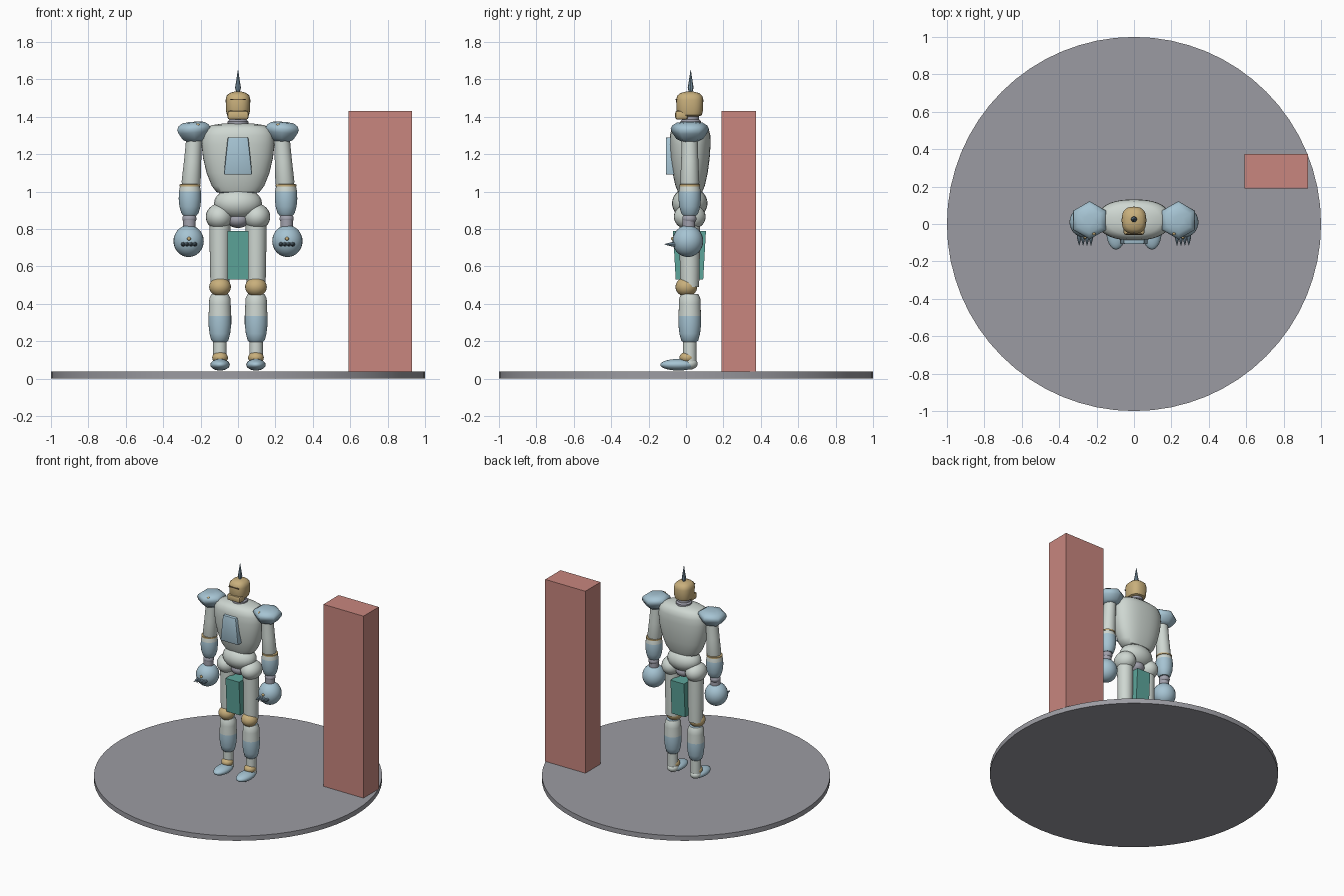
import bpy, bmesh, math
from mathutils import Matrix, Vector

if "Cube" in bpy.data.objects:
    bpy.data.objects.remove(bpy.data.objects["Cube"])


def material(name, r, g, b):
    m = bpy.data.materials.new(name)
    m.diffuse_color = (r, g, b, 1)
    m.use_nodes = True
    m.node_tree.nodes["Principled BSDF"].inputs["Base Color"].default_value = m.diffuse_color
    return m


PALE = material("pale_grey_green", 0.62, 0.68, 0.64)
BLUE = material("steel_blue", 0.38, 0.55, 0.65)
GOLD = material("tan_gold", 0.58, 0.43, 0.20)
JOINT = material("joint_grey", 0.36, 0.36, 0.42)
TEAL = material("teal", 0.11, 0.38, 0.33)
RED = material("dusty_red", 0.58, 0.24, 0.21)
FLOOR = material("floor_grey", 0.33, 0.33, 0.36)
DARK = material("dark_brown", 0.16, 0.11, 0.05)
SPIKE = material("spike_blue", 0.20, 0.30, 0.38)


def finish(name, bm, mats, angle=40):
    bmesh.ops.recalc_face_normals(bm, faces=bm.faces)
    me = bpy.data.meshes.new(name)
    bm.to_mesh(me)
    bm.free()
    for m in mats:
        me.materials.append(m)
    for p in me.polygons:
        p.use_smooth = True
    me.set_sharp_from_angle(angle=math.radians(angle))
    ob = bpy.data.objects.new(name, me)
    bpy.context.collection.objects.link(ob)
    return ob


def lathe(name, profile, mat, x=0, y=0, z=0, sx=1, sy=1, seg=28, power=2, rot=None,
          split=None, other=None, angle=40):
    """Turned part from (radius, height) pairs; faces above split take the other colour."""
    bm = bmesh.new()
    rings = []
    for r, h in profile:
        ring = []
        for i in range(seg):
            a = 2 * math.pi * i / seg + math.pi / 2
            c, s = math.cos(a), math.sin(a)
            px = math.copysign(abs(c) ** (2 / power), c)
            py = math.copysign(abs(s) ** (2 / power), s)
            ring.append(bm.verts.new((px * r * sx, py * r * sy, h)))
        rings.append(ring)
    for lo, hi in zip(rings, rings[1:]):
        for i in range(seg):
            j = (i + 1) % seg
            f = bm.faces.new((lo[i], lo[j], hi[j], hi[i]))
            if split is not None and f.calc_center_median().z > split:
                f.material_index = 1
    bm.faces.new(rings[0])
    bm.faces.new(rings[-1])
    m = Matrix.Translation((x, y, z)) @ (rot or Matrix())
    bmesh.ops.transform(bm, matrix=m, verts=bm.verts)
    return finish(name, bm, [mat] + ([other] if other else []), angle)


def ball(name, mat, loc, size, seg=24):
    bm = bmesh.new()
    bmesh.ops.create_uvsphere(bm, u_segments=seg, v_segments=seg * 2 // 3, radius=1)
    bmesh.ops.transform(bm, matrix=Matrix.Translation(loc) @ Matrix.Diagonal((*size, 1)), verts=bm.verts)
    return finish(name, bm, [mat])


def block(name, mat, lo, hi, top=(1, 1), bevel=0):
    """Box from corner to corner, with the top scaled about its centre in x and y."""
    bm = bmesh.new()
    bmesh.ops.create_cube(bm, size=1)
    lo, hi = Vector(lo), Vector(hi)
    mid, dim = (lo + hi) / 2, hi - lo
    for v in bm.verts:
        k = top if v.co.z > 0 else (1, 1)
        v.co = mid + Vector((v.co.x * dim.x * k[0], v.co.y * dim.y * k[1], v.co.z * dim.z))
    if bevel:
        bmesh.ops.bevel(bm, geom=bm.edges[:], offset=bevel, segments=2, affect='EDGES', profile=0.5)
    return finish(name, bm, [mat], 30)


# Stand and upright slab
lathe("base_disc", [(1, 0), (1, 0.037)], FLOOR, seg=64)
block("slab", RED, (0.59, 0.19, 0.037), (0.93, 0.375, 1.43))

# Torso, chest plate, abdomen and crotch
lathe("torso", [(0.07, 0.985), (0.115, 0.997), (0.14, 1.03), (0.168, 1.10), (0.187, 1.18),
                (0.195, 1.25), (0.193, 1.30), (0.178, 1.335), (0.14, 1.355), (0.07, 1.365)],
      PALE, y=0.022, sy=0.56, seg=40, power=2.4)
block("chest_plate", BLUE, (-0.076, -0.108, 1.09), (0.076, -0.04, 1.29), (0.72, 1), 0.008)
ball("abdomen", PALE, (0, 0.02, 0.937), (0.128, 0.095, 0.085))
ball("crotch", JOINT, (0, 0.02, 0.85), (0.06, 0.06, 0.045))
block("loin_block", TEAL, (-0.057, -0.055, 0.53), (0.057, 0.092, 0.79), (1, 1.2))

# Head
lathe("neck", [(0.055, 1.345), (0.055, 1.375), (0.045, 1.385), (0.045, 1.42)], JOINT, y=0.025)
lathe("helmet", [(0.04, 1.40), (0.058, 1.408), (0.064, 1.43), (0.066, 1.49), (0.061, 1.512),
                 (0.045, 1.527), (0.02, 1.534), (0.002, 1.535)],
      GOLD, y=0.02, sy=1.1, power=2.5)
block("jaw", GOLD, (-0.056, -0.058, 1.385), (0.056, 0.01, 1.432), bevel=0.012)
block("eye_slit", DARK, (-0.04, -0.056, 1.489), (0.04, -0.047, 1.495))
lathe("crest_spike", [(0.009, 1.53), (0.016, 1.555), (0.01, 1.59), (0.001, 1.65)], SPIKE, y=0.025, seg=8)

for s, side in ((-1, "left"), (1, "right")):
    # Leg
    leg = dict(x=s * 0.097, y=0.02)
    ball(side + "_hip", PALE, (s * 0.1, 0.02, 0.865), (0.072, 0.085, 0.07))
    lathe(side + "_thigh", [(0.05, 0.49), (0.053, 0.6), (0.055, 0.75), (0.057, 0.87)], PALE, **leg)
    ball(side + "_knee", GOLD, (s * 0.096, 0.002, 0.49), (0.058, 0.058, 0.052))
    lathe(side + "_shin", [(0.035, 0.195), (0.046, 0.205), (0.055, 0.24), (0.061, 0.29), (0.061, 0.335),
                           (0.059, 0.36), (0.058, 0.40), (0.056, 0.43), (0.045, 0.452)],
          BLUE, split=0.345, other=PALE, **leg)
    lathe(side + "_lower_shin", [(0.036, 0.09), (0.036, 0.21)], PALE, **leg)
    ball(side + "_ankle", GOLD, (s * 0.096, 0.008, 0.112), (0.042, 0.043, 0.032))
    ball(side + "_foot", BLUE, (s * 0.096, -0.04, 0.074), (0.052, 0.097, 0.031))
    ball(side + "_heel", PALE, (s * 0.096, 0.02, 0.08), (0.04, 0.042, 0.032))

    # Arm
    lathe(side + "_upper_arm", [(0.046, 0), (0.051, 0.02), (0.046, 0.13), (0.042, 0.27)], PALE,
          x=s * 0.252, y=0.02, z=1.03, rot=Matrix.Rotation(-s * 0.07, 4, 'Y'))
    lathe(side + "_elbow_ring", [(0.045, 1.025), (0.056, 1.028), (0.056, 1.038), (0.045, 1.041)],
          GOLD, x=s * 0.256, y=0.02)
    lathe(side + "_forearm", [(0.036, 0.872), (0.046, 0.885), (0.056, 0.92), (0.06, 0.96),
                              (0.059, 1.0), (0.053, 1.028)],
          BLUE, x=s * 0.257, y=0.02, split=1.0, other=PALE)
    ball(side + "_wrist", JOINT, (s * 0.26, 0.018, 0.855), (0.038, 0.038, 0.03))
    lathe(side + "_wrist_cuff", [(0.034, 0.80), (0.034, 0.85)], JOINT, x=s * 0.26, y=0.015)
    ball(side + "_fist", BLUE, (s * 0.264, 0.01, 0.735), (0.081, 0.082, 0.085))
    ball(side + "_fist_stud", GOLD, (s * 0.262, -0.07, 0.748), (0.01, 0.01, 0.01), 12)

    # Knuckle spikes
    for i in range(4):
        lathe(f"{side}_knuckle_spike_{i + 1}", [(0.012, 0), (0.011, 0.02), (0.001, 0.058)], SPIKE,
              x=s * (0.23 + 0.021 * i), y=-0.058, z=0.718, seg=8,
              rot=Matrix.Rotation(math.pi / 2, 4, 'X'))

    # Six-sided shoulder pad with studs
    lathe(side + "_shoulder_pad", [(0.045, -0.055), (0.072, -0.042), (0.095, -0.008), (0.102, 0.012),
                                   (0.094, 0.03), (0.07, 0.045), (0.03, 0.05)],
          BLUE, x=s * 0.236, y=0.02, z=1.323, seg=6, rot=Matrix.Rotation(s * 0.08, 4, 'Y'), angle=62)
    ball(side + "_pad_stud", GOLD, (s * 0.215, -0.05, 1.355), (0.01, 0.01, 0.01), 12)
